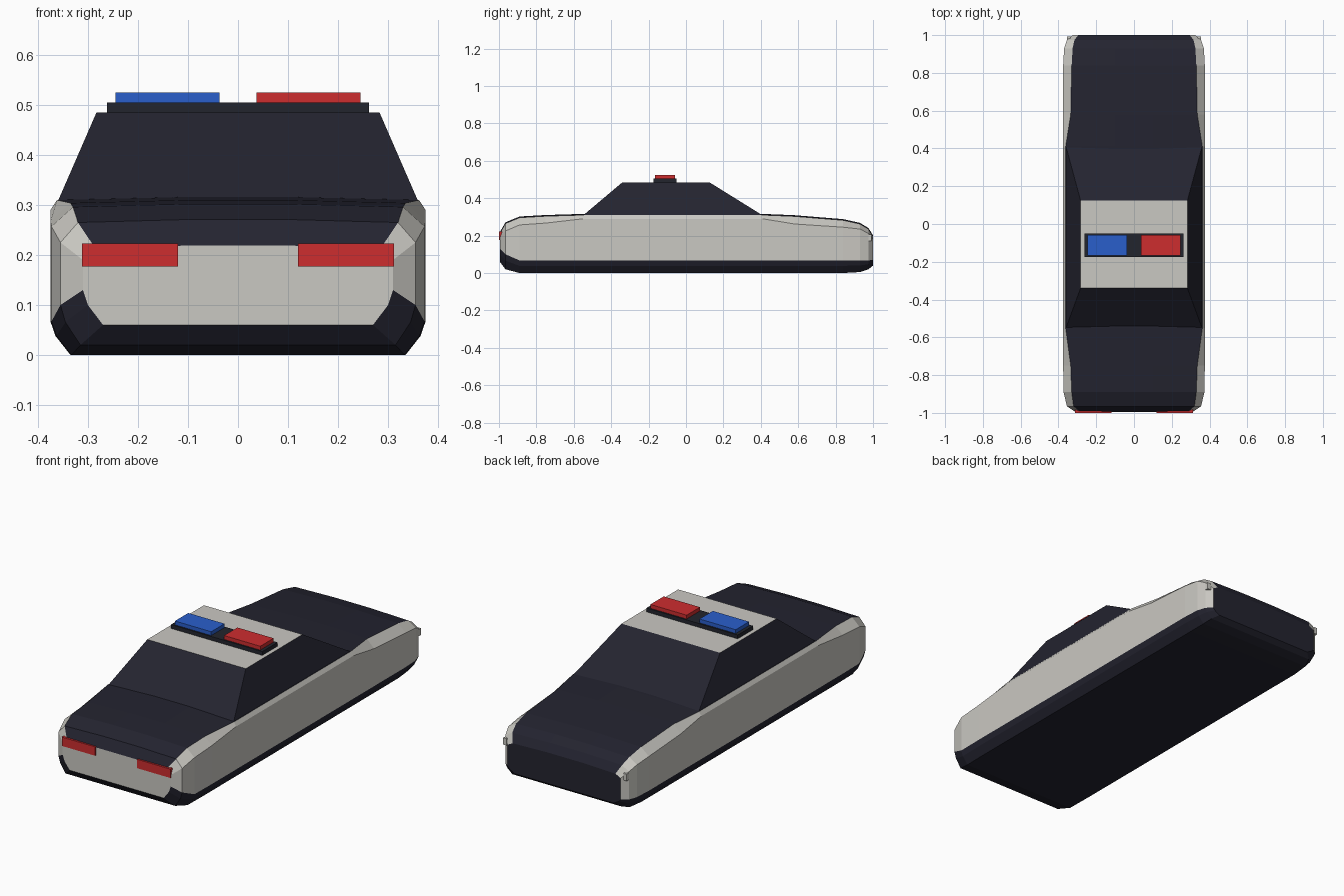
import bpy, bmesh

old = bpy.data.objects.get("Cube")
if old:
    bpy.data.objects.remove(old, do_unlink=True)


def make_material(name, rgb):
    m = bpy.data.materials.new(name)
    m.use_nodes = True
    m.diffuse_color = (*rgb, 1)
    m.node_tree.nodes["Principled BSDF"].inputs["Base Color"].default_value = (*rgb, 1)
    return m


navy = make_material("dark navy", (0.017, 0.017, 0.029))
cream = make_material("warm white", (0.59, 0.58, 0.54))
black = make_material("bar black", (0.016, 0.018, 0.026))
red = make_material("light red", (0.61, 0.026, 0.028))
blue = make_material("light blue", (0.023, 0.114, 0.6))


def finish(name, bm, mats):
    bmesh.ops.recalc_face_normals(bm, faces=bm.faces)
    mesh = bpy.data.meshes.new(name)
    bm.to_mesh(mesh)
    bm.free()
    for m in mats:
        mesh.materials.append(m)
    ob = bpy.data.objects.new(name, mesh)
    bpy.context.collection.objects.link(ob)
    return ob


def box(name, mat, x, y, z):
    """Box from (min, max) pairs."""
    bm = bmesh.new()
    bmesh.ops.create_cube(bm, size=1)
    for v in bm.verts:
        v.co = [(lo + hi) / 2 + c * (hi - lo) for c, (lo, hi) in zip(v.co, (x, y, z))]
    return finish(name, bm, [mat])


# Body stations: y, bottom z, stripe z, side x, shoulder z, deck x, deck z
stations = [
    (-0.995, 0.060, 0.130, 0.310, 0.190, 0.285, 0.213),
    (-0.965, 0.020, 0.100, 0.355, 0.225, 0.320, 0.265),
    (-0.890, 0.000, 0.067, 0.373, 0.257, 0.330, 0.296),
    (-0.750, 0.000, 0.067, 0.375, 0.267, 0.335, 0.304),
    (-0.550, 0.000, 0.067, 0.375, 0.290, 0.362, 0.310),
    (0.410, 0.000, 0.067, 0.375, 0.290, 0.362, 0.310),
    (0.580, 0.000, 0.067, 0.375, 0.262, 0.335, 0.303),
    (0.840, 0.000, 0.067, 0.375, 0.245, 0.330, 0.282),
    (0.930, 0.005, 0.067, 0.370, 0.235, 0.325, 0.262),
    (0.975, 0.020, 0.067, 0.355, 0.212, 0.315, 0.235),
    (1.000, 0.040, 0.070, 0.325, 0.180, 0.295, 0.195),
]


def body():
    bm = bmesh.new()
    rings = []
    for y, bottom, stripe, side, shoulder, deck, top in stations:
        low = bottom + (stripe - bottom) * 0.57
        half = [(0.1, top + 0.006), (deck, top), (side, shoulder),
                (side, stripe), (side - 0.01, low), (side - 0.04, bottom)]
        ring = half + [(-x, z) for x, z in reversed(half)]
        rings.append([bm.verts.new((x, y, z)) for x, z in ring])
    n = len(rings[0])
    white_bands = {1, 2, n - 4, n - 3}
    for a, b in zip(rings, rings[1:]):
        for i in range(n):
            j = (i + 1) % n
            f = bm.faces.new((a[i], a[j], b[j], b[i]))
            f.material_index = 1 if i in white_bands else 0
    bm.faces.new(rings[0]).material_index = 1
    bm.faces.new(rings[-1]).material_index = 0
    return finish("body", bm, [navy, cream])


def cabin():
    bm = bmesh.new()
    loops = []
    for x, front, back, z in ((0.36, -0.55, 0.41, 0.308), (0.283, -0.34, 0.125, 0.485)):
        loops.append([bm.verts.new((px, py, z)) for px, py in
                      ((-x, front), (x, front), (x, back), (-x, back))])
    low, high = loops
    for i in range(4):
        j = (i + 1) % 4
        bm.faces.new((low[i], low[j], high[j], high[i]))
    bm.faces.new(low)
    bm.faces.new(high).material_index = 1
    return finish("cabin", bm, [navy, cream])


body()
cabin()

# Roof light bar
box("light_bar_base", black, (-0.262, 0.262), (-0.175, -0.05), (0.483, 0.505))
box("right_beacon", blue, (-0.245, -0.037), (-0.167, -0.058), (0.505, 0.525))
box("left_beacon", red, (0.037, 0.245), (-0.167, -0.058), (0.505, 0.525))

# Paired lamps at the front and small trim at the rear corners
for name, s in (("left", 1), ("right", -1)):
    box(name + "_front_lamp", red, sorted((0.12 * s, 0.312 * s)), (-1.0, -0.983), (0.177, 0.223))
    box(name + "_rear_trim", cream, sorted((0.335 * s, 0.355 * s)), (0.97, 0.993), (0.17, 0.205))
